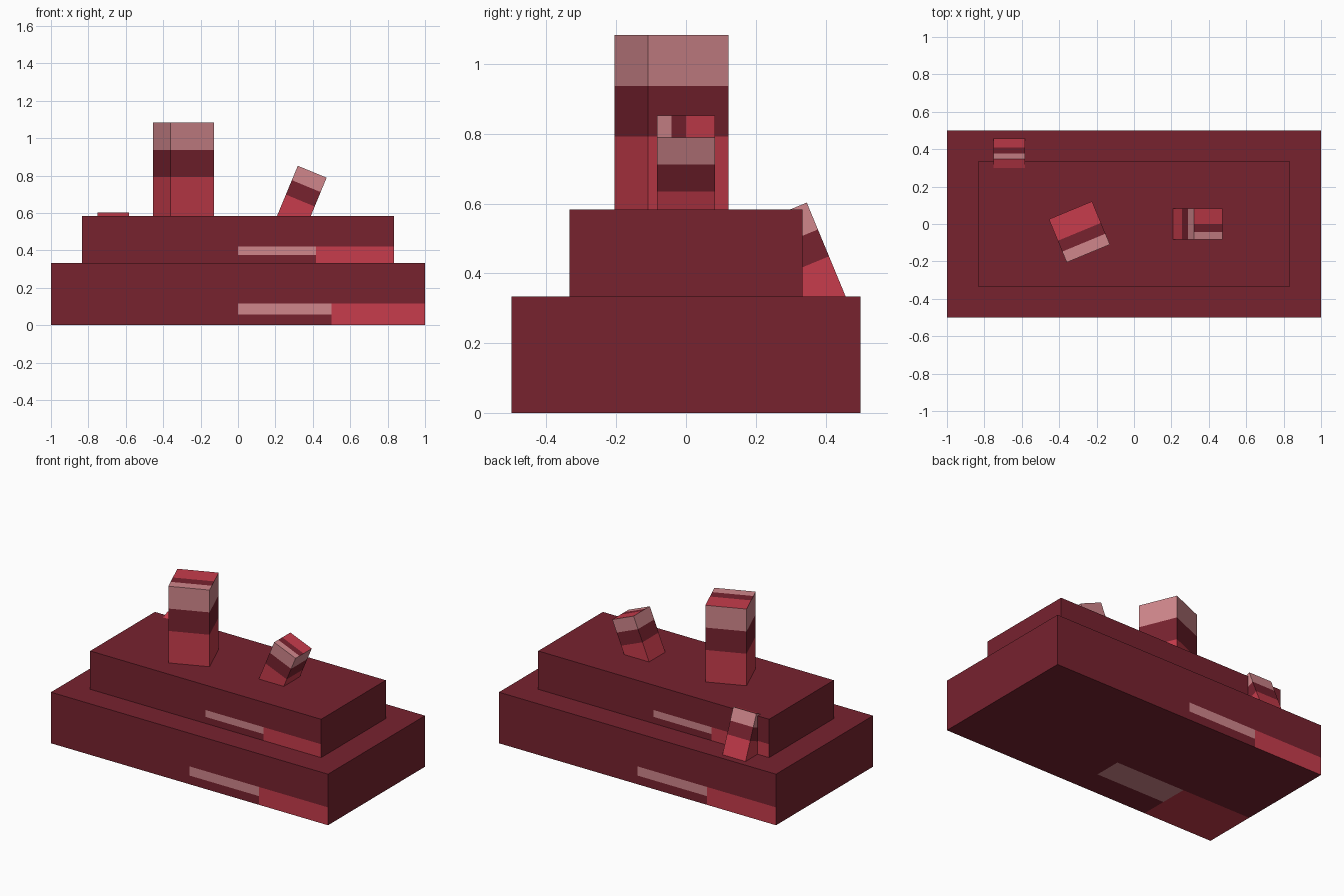
import bpy
import bmesh
from math import radians
from mathutils import Vector

cube = bpy.data.objects.get("Cube")
if cube:
    bpy.data.objects.remove(cube, do_unlink=True)


def make_material(name, rgb):
    mat = bpy.data.materials.new(name)
    mat.use_nodes = True
    colour = (*rgb, 1.0)
    mat.diffuse_color = colour
    mat.node_tree.nodes["Principled BSDF"].inputs["Base Color"].default_value = colour
    return mat


MATERIALS = [
    make_material("dark maroon", (0.185, 0.016, 0.028)),
    make_material("bright red", (0.57, 0.045, 0.072)),
    make_material("dusty pink", (0.63, 0.24, 0.26)),
]
DARK, RED, PINK = range(3)


def painted_box(name, size, location, cuts, paint, rotation=(0, 0, 0)):
    """Unit box cut along each axis, painted by a rule, then scaled and placed."""
    bm = bmesh.new()
    bmesh.ops.create_cube(bm, size=1.0)
    for axis, values in enumerate(cuts):
        normal = Vector((0, 0, 0))
        normal[axis] = 1
        for value in values:
            geom = bm.verts[:] + bm.edges[:] + bm.faces[:]
            bmesh.ops.bisect_plane(bm, geom=geom, plane_co=normal * value, plane_no=normal)
    bm.normal_update()
    for face in bm.faces:
        face.material_index = paint(face.calc_center_median(), face.normal)
    bmesh.ops.scale(bm, vec=size, verts=bm.verts)
    mesh = bpy.data.meshes.new(name)
    bm.to_mesh(mesh)
    bm.free()
    for mat in MATERIALS:
        mesh.materials.append(mat)
    obj = bpy.data.objects.new(name, mesh)
    obj.location = location
    obj.rotation_euler = [radians(a) for a in rotation]
    bpy.context.collection.objects.link(obj)
    return obj


# Slabs: a pink stripe and red corner block on front, back and underside
LOW, HIGH = -0.33, -0.15


def slab_paint(c, n):
    if abs(n.y) > 0.5:
        along, up = (-c.x if n.y > 0 else c.x), c.z
    elif n.z < -0.5:
        along, up = -c.x, c.y
    else:
        return DARK
    if along < 0 or up > HIGH:
        return DARK
    if along > 0.25:
        return RED
    return PINK if up > LOW else DARK


slab_cuts = ((-0.25, 0, 0.25), (LOW, HIGH), (LOW, HIGH))
painted_box("lower_slab", (2, 1, 0.333), (0, 0, 0.1667), slab_cuts, slab_paint)
painted_box("upper_slab", (1.667, 0.667, 0.25), (0, 0, 0.4583), slab_cuts, slab_paint)


# Posts: red, maroon and pink bands up the sides and across the top
def band_paint(c, n):
    height = -c.y if abs(n.z) > 0.5 else c.z
    return RED if height < 0 else DARK if height < 0.25 else PINK


post_cuts = ((), (-0.25, 0), (0, 0.25))
small = (0.1667, 0.1667, 0.3333)
painted_box("tall_post", (0.25, 0.25, 0.583), (-0.292, -0.042, 0.792),
            post_cuts, band_paint, (0, 0, 22.5))
painted_box("leaning_post", small, (0.333, 0, 0.667),
            post_cuts, band_paint, (0, 22.5, 0))
painted_box("rear_leaning_post", small, (-0.667, 0.333, 0.417),
            post_cuts, band_paint, (22.5, 0, 0))
